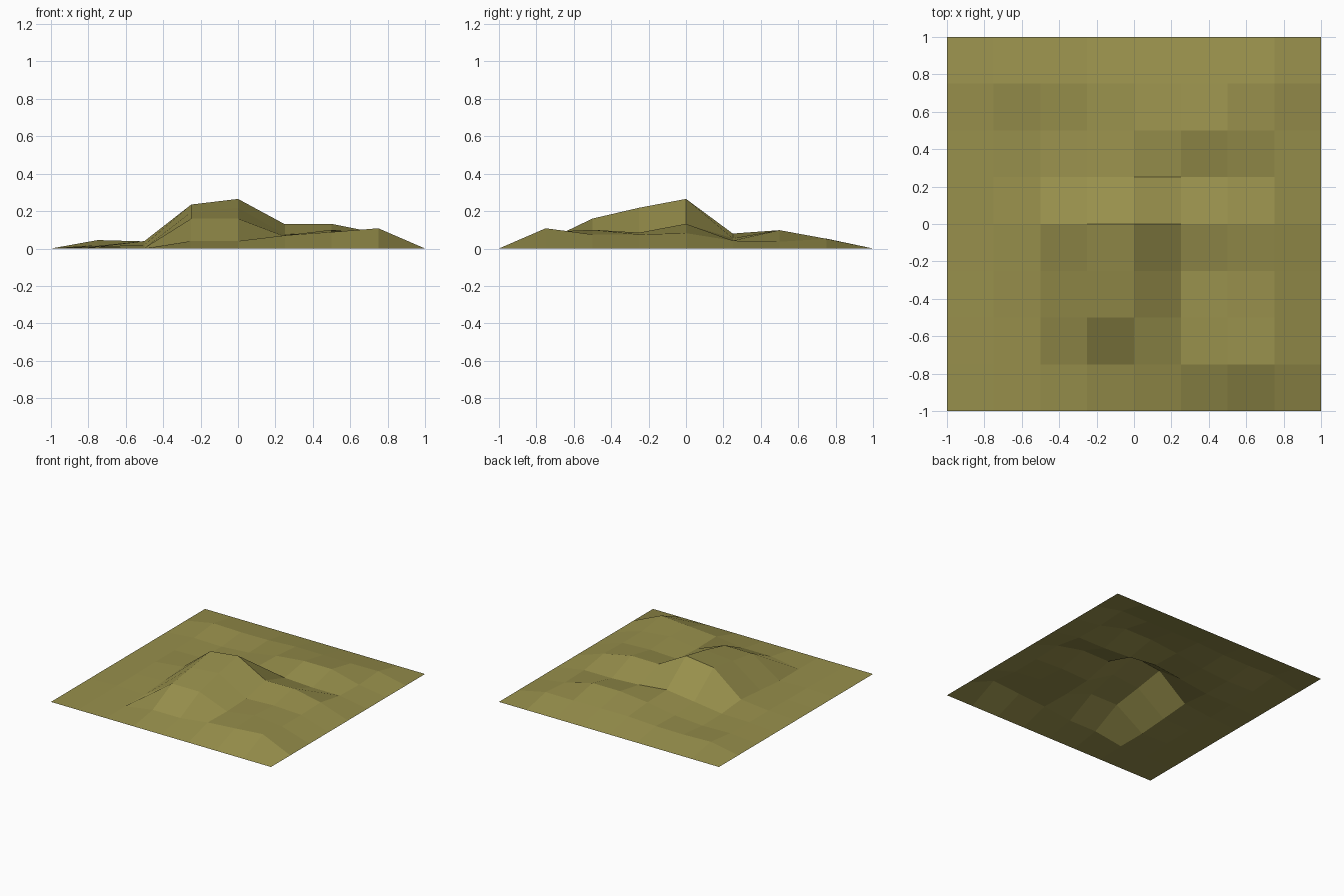
import bpy
import bmesh

# Remove the default cube only
default_cube = bpy.data.objects.get("Cube")
if default_cube:
    bpy.data.objects.remove(default_cube, do_unlink=True)

CELLS = 8
CELL_SIZE = 2 / CELLS

# Interior heights in thousandths, rows from front to back, columns left to right;
# the outer border of the ground stays level at zero
HEIGHTS = (
    (5, 3, 40, 40, 70, 88, 108),
    (10, 2, 160, 160, 65, 100, 75),
    (10, 20, 195, 218, 75, 85, 75),
    (14, 40, 235, 265, 130, 132, 82),
    (14, 18, 50, 80, 55, 42, 42),
    (20, 15, 32, 73, 98, 98, 36),
    (45, 38, 40, 53, 52, 50, 52),
)


def make_material(name, colour):
    material = bpy.data.materials.new(name)
    material.use_nodes = True
    material.diffuse_color = colour
    shader = material.node_tree.nodes["Principled BSDF"]
    shader.inputs["Base Color"].default_value = colour
    shader.inputs["Roughness"].default_value = 0.9
    return material


def ground_height(x, y):
    column = round((x + 1) / CELL_SIZE) - 1
    row = round((y + 1) / CELL_SIZE) - 1
    inside = 0 <= column < CELLS - 1 and 0 <= row < CELLS - 1
    return HEIGHTS[row][column] / 1000 if inside else 0


# Open, flat-shaded sheet of square cells raised into hills
def build_terrain(name, material):
    mesh = bpy.data.meshes.new(name)
    sheet = bmesh.new()
    bmesh.ops.create_grid(sheet, x_segments=CELLS, y_segments=CELLS, size=1)
    for vertex in sheet.verts:
        vertex.co.z = ground_height(vertex.co.x, vertex.co.y)
    for face in sheet.faces:
        face.smooth = False
    sheet.to_mesh(mesh)
    sheet.free()
    mesh.materials.append(material)
    terrain = bpy.data.objects.new(name, mesh)
    bpy.context.scene.collection.objects.link(terrain)
    return terrain


olive_grass = make_material("olive_grass", (0.314, 0.279, 0.072, 1))
build_terrain("hilly_ground", olive_grass)
